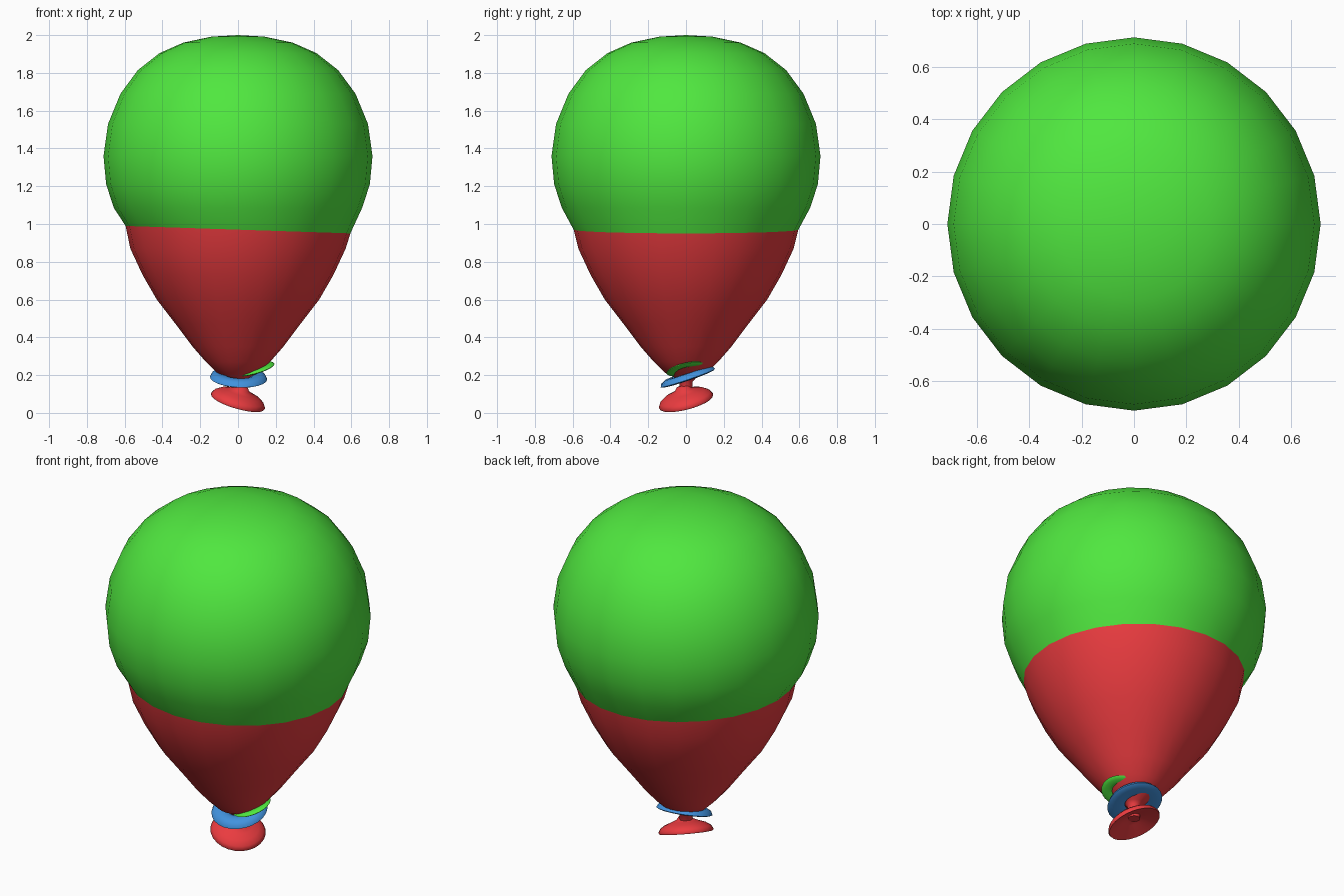
import bpy, bmesh
from math import sin, cos, pi, radians
from mathutils import Vector

if "Cube" in bpy.data.objects:
    bpy.data.objects.remove(bpy.data.objects["Cube"])


def material(name, rgb):
    m = bpy.data.materials.new(name)
    m.diffuse_color = (*rgb, 1)
    m.use_nodes = True
    m.node_tree.nodes["Principled BSDF"].inputs["Base Color"].default_value = m.diffuse_color
    return m


GREEN = material("green", (0.08, 0.80, 0.05))
RED = material("red", (0.82, 0.044, 0.05))
BLUE = material("blue", (0.054, 0.29, 0.73))


def lathe(name, profile, mat, sides=24, closed=False, seam_z=None, seam_tilt=0, angle=60):
    """Revolve (radius, z) points about z; the ring at seam_z slopes along x."""
    bm = bmesh.new()
    rings = []
    for r, z in profile:
        if r == 0:
            rings.append([bm.verts.new((0, 0, z))] * sides)
            continue
        t = seam_tilt if z == seam_z else 0
        rings.append([bm.verts.new((r * cos(2 * pi * i / sides), r * sin(2 * pi * i / sides),
                                    z + t * r * cos(2 * pi * i / sides))) for i in range(sides)])
    pairs = list(zip(rings, rings[1:]))
    if closed:
        pairs.append((rings[-1], rings[0]))
    for a, b in pairs:
        for i in range(sides):
            j = (i + 1) % sides
            bm.faces.new(list(dict.fromkeys((a[i], b[i], b[j], a[j]))))
    bmesh.ops.recalc_face_normals(bm, faces=bm.faces)
    me = bpy.data.meshes.new(name)
    bm.to_mesh(me)
    bm.free()
    me.materials.append(mat)
    ob = bpy.data.objects.new(name, me)
    bpy.context.collection.objects.link(ob)
    bpy.ops.object.select_all(action='DESELECT')
    ob.select_set(True)
    bpy.context.view_layer.objects.active = ob
    bpy.ops.object.shade_smooth_by_angle(angle=radians(angle))
    return ob


def tilt(ob, location, slope_x, slope_y):
    """Place a part so its plane rises by the given slopes along x and y."""
    ob.location = location
    ob.rotation_mode = 'QUATERNION'
    normal = Vector((-slope_x, -slope_y, 1)).normalized()
    ob.rotation_quaternion = Vector((0, 0, 1)).rotation_difference(normal)


# Balloon: round upper shell and tapering lower shell meeting at a tilted seam
seam = (.595, .97)
upper = [(0, 2.0), (.14, 1.992), (.29, 1.96), (.415, 1.905), (.53, 1.815), (.622, 1.69),
         (.688, 1.53), (.712, 1.36), (.698, 1.21), (.657, 1.085), seam]
lower = [seam, (.57, .87), (.505, .73), (.43, .6), (.33, .47), (.24, .35), (.17, .27),
         (.11, .212), (.05, .182), (.035, .165), (.033, .09), (0, .09)]
lathe("balloon_upper", upper, GREEN, seam_z=.97, seam_tilt=-.033)
lathe("balloon_lower", lower, RED, seam_z=.97, seam_tilt=-.033)

# Flared mouth below the knot, hollow underneath
mouth = [(0, .085), (.032, .08), (.046, .062), (.075, .05), (.11, .038), (.137, .02),
         (.149, 0), (.145, -.008), (.11, .006), (.06, .025), (0, .05)]
tilt(lathe("mouth", mouth, RED), (0, 0, .064), -.29, .26)


# Ribbon loops: domed rings tied around the neck
def ribbon(name, mat, outer, inner, top, bottom, location, slope_x, slope_y):
    mid, half = (outer + inner) / 2, (outer - inner) / 2
    section = []
    for k in range(10):
        s = sin(2 * pi * k / 10)
        section.append((mid + half * cos(2 * pi * k / 10), s * (top if s > 0 else bottom)))
    tilt(lathe(name, section, mat, closed=True, angle=80), location, slope_x, slope_y)


ribbon("lower_ribbon", BLUE, .152, .055, .03, .008, (.003, .01, .184), -.05, .34)
ribbon("upper_ribbon", GREEN, .107, .045, .012, .008, (.09, 0, .232), .28, .23)
